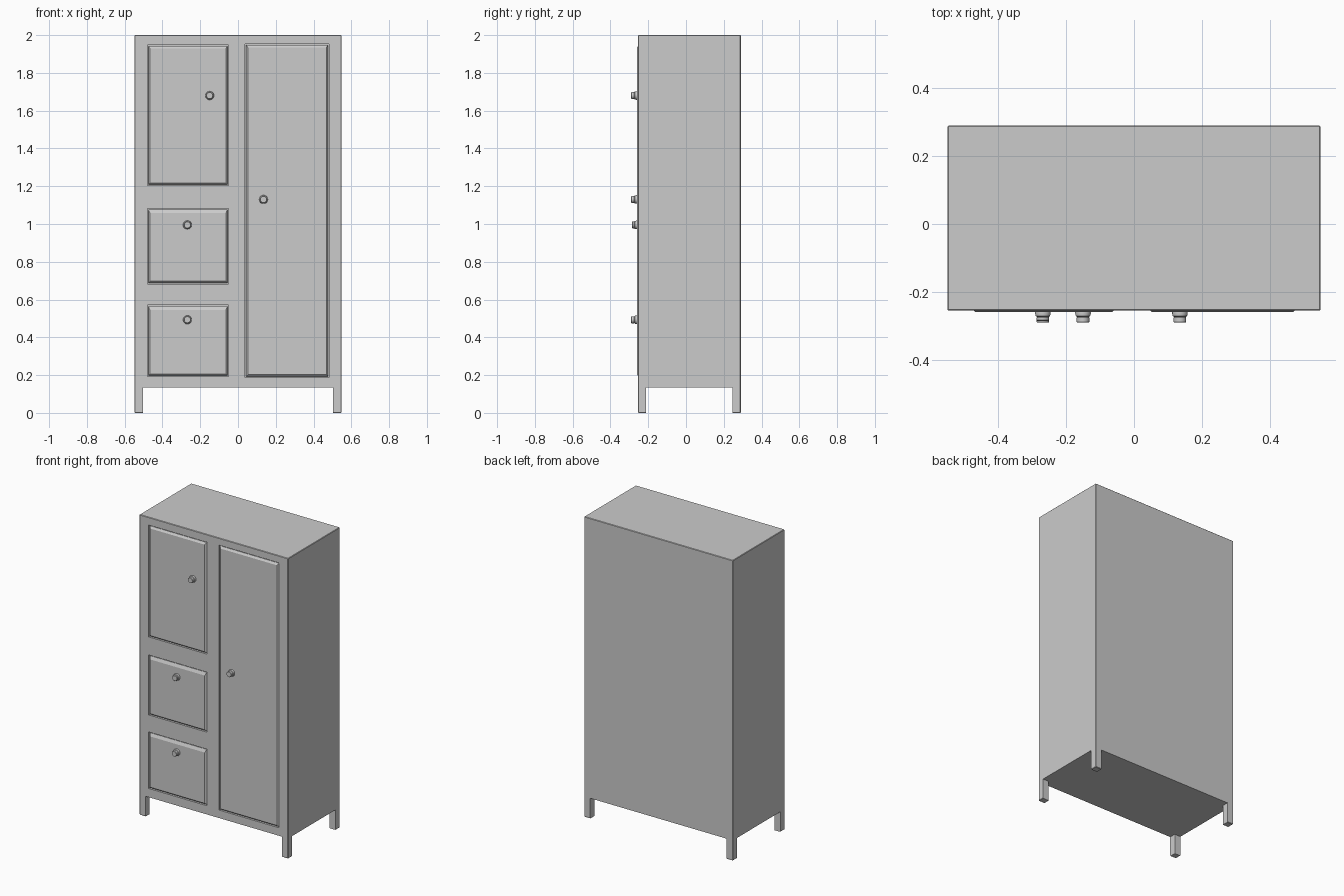
import bpy, bmesh, math

if "Cube" in bpy.data.objects:
    bpy.data.objects.remove(bpy.data.objects["Cube"])

FRONT, BACK, HALF_W = -0.255, 0.29, 0.548


def mesh_object(name, bm):
    bmesh.ops.recalc_face_normals(bm, faces=bm.faces)
    me = bpy.data.meshes.new(name)
    bm.to_mesh(me)
    bm.free()
    ob = bpy.data.objects.new(name, me)
    bpy.context.collection.objects.link(ob)
    return ob


def box(name, x0, x1, y0, y1, z0, z1, bevel=0):
    bm = bmesh.new()
    bmesh.ops.create_cube(bm, size=1)
    for v in bm.verts:
        v.co = (x1 if v.co.x > 0 else x0, y1 if v.co.y > 0 else y0, z1 if v.co.z > 0 else z0)
    if bevel:
        bmesh.ops.bevel(bm, geom=bm.edges[:], offset=bevel, segments=1, affect='EDGES')
    return mesh_object(name, bm)


def cut(target, cutter):
    bpy.context.view_layer.objects.active = target
    mod = target.modifiers.new("cut", 'BOOLEAN')
    mod.operation = 'DIFFERENCE'
    mod.solver = 'EXACT'
    mod.object = cutter
    bpy.ops.object.modifier_apply(modifier=mod.name)
    bpy.data.objects.remove(cutter)


def panel(name, x0, x1, z0, z1, top_inset):
    # slab with sloped borders rising to a flat front face
    gap, inset = 0.005, 0.009
    x0, x1, z0, z1 = x0 + gap, x1 - gap, z0 + gap, z1 - gap
    loops = [(0, 0, -0.225), (0, 0, -0.250), (inset, top_inset, -0.259)]
    bm = bmesh.new()
    rings = [[bm.verts.new(p) for p in ((x0 + i, y, z0 + i), (x1 - i, y, z0 + i),
                                        (x1 - i, y, z1 - t), (x0 + i, y, z1 - t))]
             for i, t, y in loops]
    for a, b in zip(rings, rings[1:]):
        for k in range(4):
            bm.faces.new((a[k], a[(k + 1) % 4], b[(k + 1) % 4], b[k]))
    bm.faces.new(rings[0])
    bm.faces.new(rings[-1])
    return mesh_object(name, bm)


def knob(name, x, z, tip):
    # lathed pull: base collar, neck and head
    profile = [(0.022, -0.256), (0.023, -0.262), (0.021, -0.271), (0.017, -0.273),
               (0.0185, -0.275), (0.0185, tip + 0.002), (0.0165, tip)]
    n = 20
    bm = bmesh.new()
    rings = [[bm.verts.new((x + r * math.cos(2 * math.pi * k / n), y,
                            z + r * math.sin(2 * math.pi * k / n))) for k in range(n)]
             for r, y in profile]
    for a, b in zip(rings, rings[1:]):
        for k in range(n):
            bm.faces.new((a[k], a[(k + 1) % n], b[(k + 1) % n], b[k]))
    bm.faces.new(rings[0])
    bm.faces.new(rings[-1])
    ob = mesh_object(name, bm)
    bpy.ops.object.select_all(action='DESELECT')
    ob.select_set(True)
    bpy.context.view_layer.objects.active = ob
    bpy.ops.object.shade_smooth_by_angle(angle=math.radians(30))


# cabinet carcass, with the underside cut away to leave four square legs
cabinet = box("cabinet", -HALF_W, HALF_W, FRONT, BACK, 0, 2.0, 0.003)
cut(cabinet, box("gap_x", -0.503, 0.503, -1, 1, -0.1, 0.135))
cut(cabinet, box("gap_y", -1, 1, -0.212, 0.246, -0.1, 0.135))

# doors and drawers, each in its own shallow pocket, with a knob
fronts = [
    # name, x0, x1, z0, z1, top inset, knob x, knob z, knob tip
    ("small_door", -0.48, -0.05, 1.203, 1.948, 0.013, -0.15, 1.68, -0.29),
    ("upper_drawer", -0.48, -0.05, 0.683, 1.083, 0.02, -0.268, 0.995, -0.285),
    ("lower_drawer", -0.48, -0.05, 0.193, 0.57, 0.02, -0.268, 0.493, -0.29),
    ("tall_door", 0.038, 0.482, 0.188, 1.953, 0.013, 0.135, 1.13, -0.29),
]
for name, x0, x1, z0, z1, inset, kx, kz, tip in fronts:
    cut(cabinet, box("pocket", x0, x1, -0.4, -0.232, z0, z1))
    panel(name, x0, x1, z0, z1, inset)
    knob(name + "_knob", kx, kz, tip)
